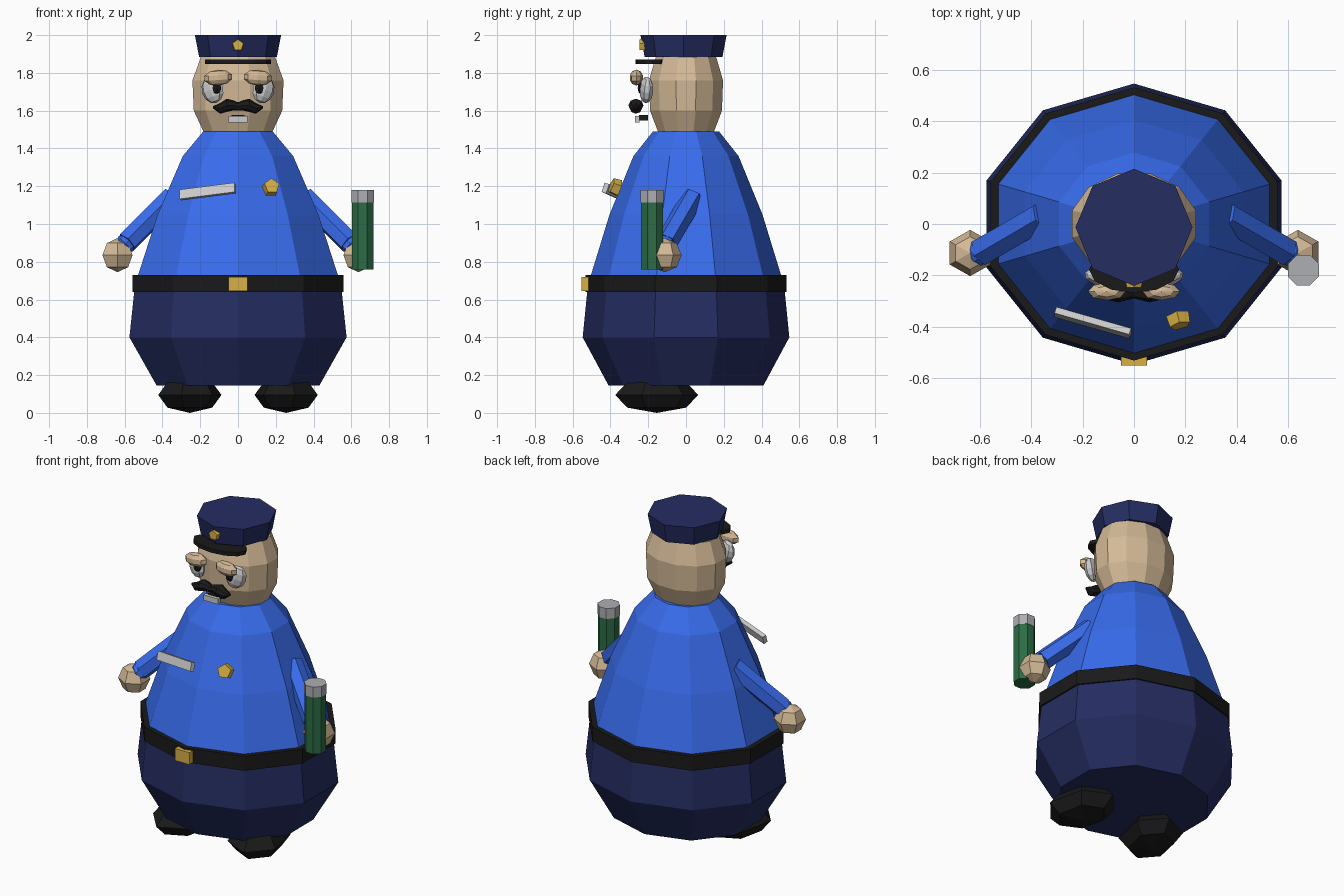
import bpy, bmesh
from math import pi, cos, sin, radians
from mathutils import Vector, Matrix

if "Cube" in bpy.data.objects:
    bpy.data.objects.remove(bpy.data.objects["Cube"])

MATS = {}
COLOURS = {
    "blue": (0.04, 0.15, 0.85), "navy": (0.018, 0.026, 0.12), "black": (0.01, 0.01, 0.011),
    "skin": (0.66, 0.49, 0.31), "gold": (0.68, 0.44, 0.06), "green": (0.025, 0.15, 0.06),
    "silver": (0.42, 0.43, 0.45), "white": (0.8, 0.8, 0.78),
}


def finish(name, bm, colour):
    bmesh.ops.recalc_face_normals(bm, faces=bm.faces)
    me = bpy.data.meshes.new(name)
    bm.to_mesh(me)
    bm.free()
    if colour not in MATS:
        MATS[colour] = bpy.data.materials.new(colour)
        MATS[colour].diffuse_color = (*COLOURS[colour], 1)
    me.materials.append(MATS[colour])
    ob = bpy.data.objects.new(name, me)
    bpy.context.collection.objects.link(ob)
    return ob


def loft(name, rings, n, colour, u=(1, 0, 0), v=(0, 1, 0), phase=pi / 2):
    """Closed skin through rings of (centre, radius_u, radius_v)."""
    bm = bmesh.new()
    u, v = Vector(u), Vector(v)
    loops = []
    for c, ru, rv in rings:
        angles = [phase + 2 * pi * i / n for i in range(n)]
        loops.append([bm.verts.new(Vector(c) + u * ru * cos(a) + v * rv * sin(a)) for a in angles])
    for a, b in zip(loops, loops[1:]):
        for i in range(n):
            j = (i + 1) % n
            bm.faces.new((a[i], a[j], b[j], b[i]))
    bm.faces.new(loops[0])
    bm.faces.new(loops[-1])
    return finish(name, bm, colour)


def lathe(name, profile, n, colour, ratio=1.0, centre=(0, 0), phase=pi / 2):
    """Upright turned part from (y radius, z) pairs, widened in x by ratio."""
    return loft(name, [((*centre, z), r * ratio, r) for r, z in profile], n, colour, phase=phase)


def ball(name, loc, size, colour, seg=8, rings=6, rot=(0, 0, 0)):
    bm = bmesh.new()
    bmesh.ops.create_uvsphere(bm, u_segments=seg, v_segments=rings, radius=1)
    bmesh.ops.scale(bm, vec=size, verts=bm.verts)
    ob = finish(name, bm, colour)
    ob.location, ob.rotation_euler = loc, [radians(a) for a in rot]
    return ob


def box(name, loc, size, colour, rot=(0, 0, 0)):
    bm = bmesh.new()
    bmesh.ops.create_cube(bm, size=1)
    bmesh.ops.scale(bm, vec=size, verts=bm.verts)
    ob = finish(name, bm, colour)
    ob.location, ob.rotation_euler = loc, [radians(a) for a in rot]
    return ob


def rod(name, a, b, r, n, colour):
    a, b = Vector(a), Vector(b)
    q = (b - a).to_track_quat('Z', 'Y')
    return loft(name, [(a, r, r), (b, r, r)], n, colour, q @ Vector((1, 0, 0)), q @ Vector((0, 1, 0)))


def pentagon(name, loc, r, depth, rot=(0, 0, 0)):
    ob = loft(name, [((0, -depth / 2, 0), r * 0.9, r * 0.9), ((0, depth / 2, 0), r, r)],
              5, "gold", v=(0, 0, 1))
    ob.location, ob.rotation_euler = loc, [radians(a) for a in rot]


# Body: ten-sided pear in three parts
W = 1.105
lathe("trousers", [(0.41, 0.145), (0.547, 0.40), (0.522, 0.65)], 10, "navy", W)
lathe("belt", [(0.532, 0.64), (0.532, 0.73)], 10, "black", W)
lathe("shirt", [(0.515, 0.70), (0.503, 0.73), (0.405, 1.05), (0.278, 1.36), (0.175, 1.49)],
      10, "blue", W)
box("buckle", (0, -0.532, 0.683), (0.10, 0.04, 0.075), "gold")

# Chest plate and badge
box("chest_plate", (-0.16, -0.385, 1.172), (0.305, 0.026, 0.052), "white", (-18, -7, -16))
pentagon("chest_badge", (0.175, -0.375, 1.195), 0.047, 0.045, (-20, 0, 14))

# Head and cap
lathe("head", [(0.152, 1.485), (0.197, 1.60), (0.203, 1.76), (0.165, 1.885)], 12, "skin", 1.23,
      phase=pi / 12)
lathe("cap", [(0.206, 1.885), (0.228, 2.0)], 8, "navy", 1.0, (0, -0.013))
pentagon("cap_badge", (0, -0.232, 1.947), 0.034, 0.03)
lathe("visor", [(0.09, 1.848), (0.09, 1.872)], 12, "black", 1.95, (0, -0.178))

# Face
for s, side in ((-1, "left"), (1, "right")):
    ball(f"eye_{side}", (s * 0.135, -0.21, 1.71), (0.06, 0.035, 0.072), "white", 8, 6, (0, s * 18, s * 18))
    ball(f"pupil_{side}", (s * 0.112, -0.24, 1.72), (0.027, 0.016, 0.034), "black", 6, 4)
    ball(f"brow_{side}", (s * 0.105, -0.263, 1.775), (0.077, 0.036, 0.042), "skin", 8, 5, (0, s * 4, 0))
half = [(0.025, 1.628, 0.027), (0.06, 1.628, 0.035), (0.095, 1.612, 0.028), (0.132, 1.618, 0.006)]
stache = [(-x, z, r) for x, z, r in reversed(half)] + [(0, 1.622, 0.022)] + half
loft("moustache", [((x, -0.265, z), r * 1.15, r) for x, z, r in stache], 8, "black",
     u=(0, 1, 0), v=(0, 0, 1))
box("teeth", (0, -0.258, 1.555), (0.10, 0.024, 0.034), "white")
box("mouth", (0, -0.225, 1.562), (0.07, 0.05, 0.03), "black")

# Arms, hands and shoes
for s, side in ((-1, "left"), (1, "right")):
    rod(f"sleeve_{side}", (s * 0.35, 0.035, 1.14), (s * 0.59, -0.105, 0.90), 0.06, 6, "blue")
    ball(f"cuff_{side}", (s * 0.595, -0.108, 0.895), (0.055, 0.055, 0.055), "blue", 6, 4, (0, s * 45, 0))
    ball(f"hand_{side}", (s * 0.638, -0.113, 0.835), (0.092, 0.09, 0.09), "skin", 6, 4)
    ball(f"shoe_{side}", (s * 0.255, -0.155, 0.095), (0.17, 0.225, 0.095), "black", 6, 4, (0, 0, s * 12))

# Torch held in one hand
lathe("torch_body", [(0.0625, 0.76), (0.0625, 1.115)], 8, "green", 1.0, (0.66, -0.18), pi / 8)
lathe("torch_head", [(0.065, 1.115), (0.065, 1.18)], 8, "silver", 1.0, (0.66, -0.18), pi / 8)

for m in bpy.data.materials:
    if m.users and not m.is_grease_pencil:
        m.use_nodes = True
        m.node_tree.nodes["Principled BSDF"].inputs["Base Color"].default_value = m.diffuse_color
